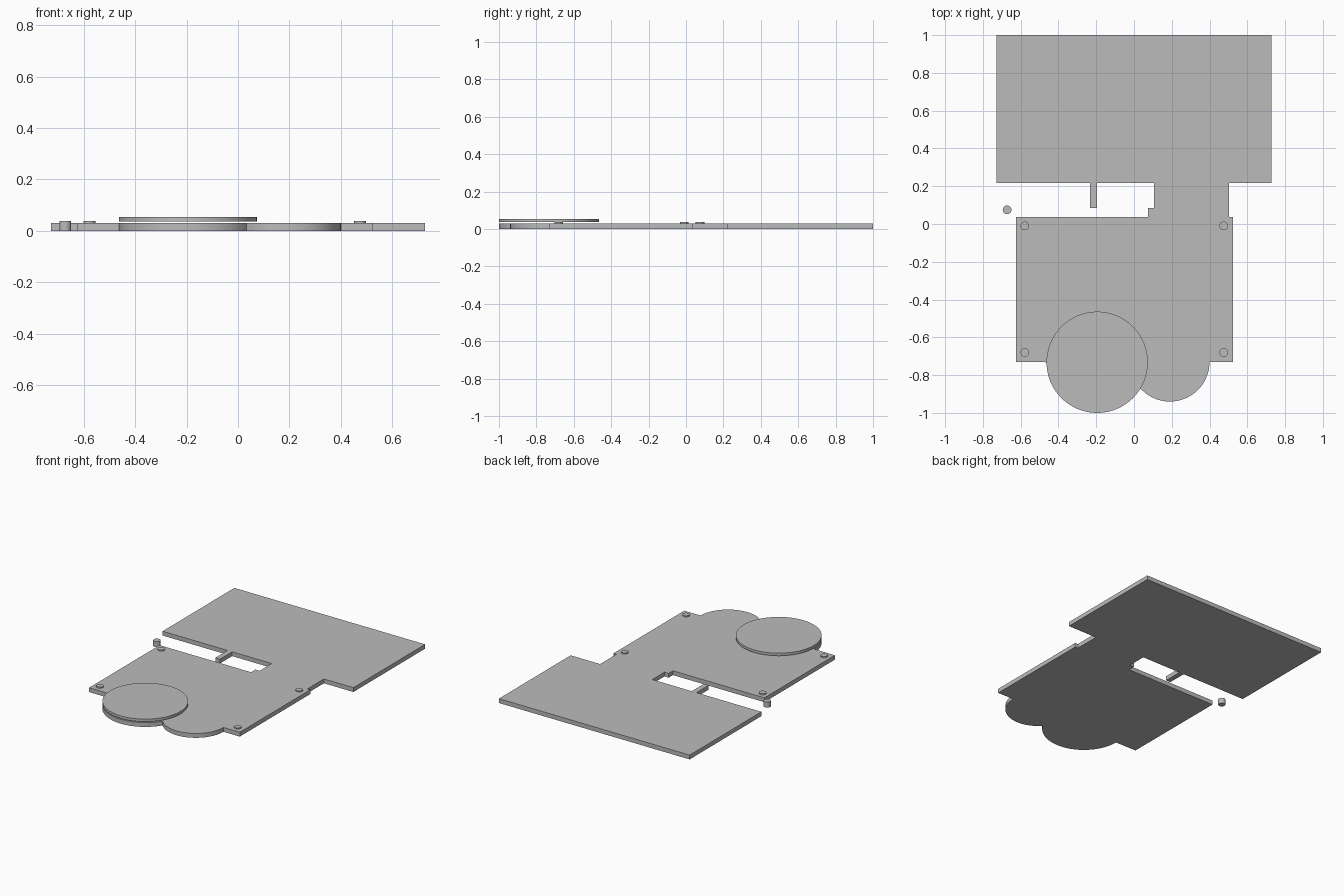
import bpy, bmesh, math

# Remove the default object
cube = bpy.data.objects.get("Cube")
if cube:
    bpy.data.objects.remove(cube, do_unlink=True)

# Single grey finish
grey = bpy.data.materials.new("plain_grey")
grey.use_nodes = True
COLOR = (0.5, 0.5, 0.5, 1)
grey.diffuse_color = COLOR
grey.node_tree.nodes["Principled BSDF"].inputs["Base Color"].default_value = COLOR

THICK = 0.03      # plate thickness
PEG_TOP = 0.038
DISC = (-0.195, -0.732, 0.268)   # x, y, radius
LOBE = (0.19, -0.73, 0.21)


def arc(circle, start, end, steps):
    """Points along a circle, angles in degrees."""
    cx, cy, r = circle
    angles = [math.radians(start + (end - start) * i / steps) for i in range(steps + 1)]
    return [(cx + r * math.cos(a), cy + r * math.sin(a)) for a in angles]


def slab(name, outline, z0, z1):
    """Extrude a flat counter-clockwise outline between two heights."""
    bm = bmesh.new()
    base = bm.faces.new([bm.verts.new((x, y, z0)) for x, y in outline])
    top = bmesh.ops.extrude_face_region(bm, geom=[base], use_keep_orig=True)
    verts = [g for g in top["geom"] if isinstance(g, bmesh.types.BMVert)]
    bmesh.ops.translate(bm, verts=verts, vec=(0, 0, z1 - z0))
    bmesh.ops.recalc_face_normals(bm, faces=bm.faces)
    mesh = bpy.data.meshes.new(name)
    bm.to_mesh(mesh)
    bm.free()
    mesh.materials.append(grey)
    obj = bpy.data.objects.new(name, mesh)
    bpy.context.collection.objects.link(obj)
    bpy.ops.object.select_all(action="DESELECT")
    obj.select_set(True)
    bpy.context.view_layer.objects.active = obj
    bpy.ops.object.shade_smooth_by_angle(angle=math.radians(30))
    return obj


def cylinder(name, circle, z0, z1, sides):
    return slab(name, arc(circle, 0, 360, sides)[:-1], z0, z1)


# Base plate: front panel with two round lobes, neck, wide rear panel and tab
outline = [(-0.625, 0.038), (-0.625, -0.73)]
outline += arc(DISC, 180, 328.5, 40)
outline += arc(LOBE, 221.8, 360, 36)[1:]
outline += [(0.525, -0.73), (0.525, 0.038), (0.503, 0.038), (0.503, 0.218),
            (0.728, 0.218), (0.728, 1), (-0.728, 1), (-0.728, 0.218),
            (-0.233, 0.218), (-0.233, 0.085), (-0.197, 0.085), (-0.197, 0.218),
            (0.105, 0.218), (0.105, 0.085), (0.073, 0.085), (0.073, 0.038)]
slab("base_plate", outline, 0, THICK)

# Raised round disc over the larger lobe
cylinder("raised_disc", DISC, 0.036, 0.054, 96)

# Corner pegs on the front panel
for side, x in (("right", -0.578), ("left", 0.475)):
    for end, y in (("rear", -0.01), ("front", -0.68)):
        cylinder(f"{end}_{side}_peg", (x, y, 0.023), THICK - 0.01, PEG_TOP, 32)

# Separate peg beside the plate
cylinder("loose_peg", (-0.672, 0.075, 0.023), 0, PEG_TOP, 32)
